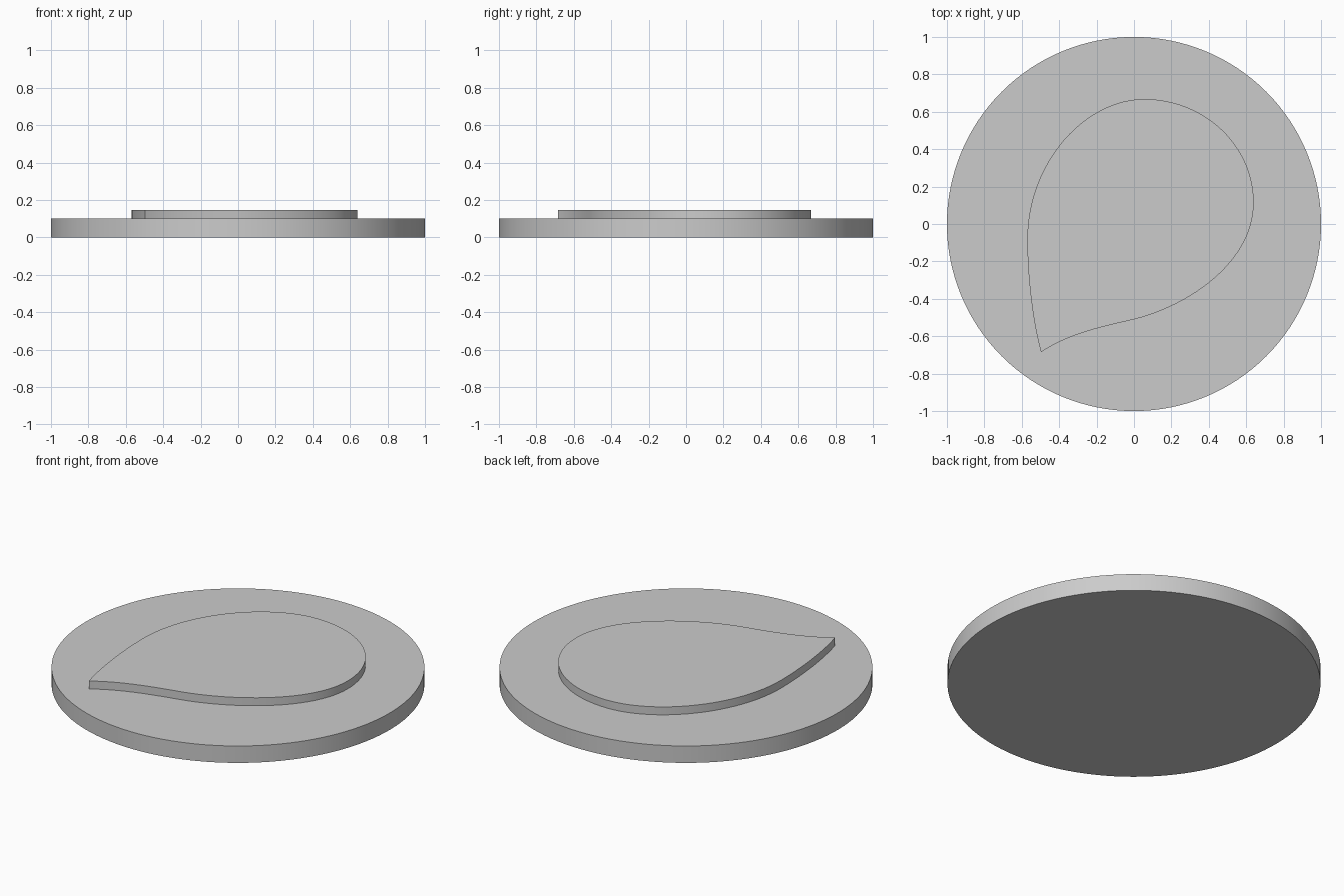
import bpy
import bmesh
import math
from mathutils import Vector
from mathutils.geometry import interpolate_bezier

default_cube = bpy.data.objects.get("Cube")
if default_cube:
    bpy.data.objects.remove(default_cube, do_unlink=True)

grey = bpy.data.materials.new("light_grey")
grey.use_nodes = True
colour = (0.6, 0.6, 0.6, 1)
grey.diffuse_color = colour
grey.node_tree.nodes["Principled BSDF"].inputs["Base Color"].default_value = colour


def make_plate(name, outline, bottom, top):
    """Extrude a closed counter-clockwise outline into a flat plate."""
    bm = bmesh.new()
    face = bm.faces.new([bm.verts.new((p.x, p.y, bottom)) for p in outline])
    extruded = bmesh.ops.extrude_face_region(bm, geom=[face], use_keep_orig=True)
    for item in extruded["geom"]:
        if isinstance(item, bmesh.types.BMVert):
            item.co.z = top
    bmesh.ops.recalc_face_normals(bm, faces=bm.faces)
    mesh = bpy.data.meshes.new(name)
    bm.to_mesh(mesh)
    bm.free()
    mesh.materials.append(grey)
    obj = bpy.data.objects.new(name, mesh)
    bpy.context.collection.objects.link(obj)
    bpy.ops.object.select_all(action="DESELECT")
    obj.select_set(True)
    bpy.context.view_layer.objects.active = obj
    bpy.ops.object.shade_smooth_by_angle(angle=math.radians(30))
    return obj


# Round base
segments = 128
circle = [Vector((math.cos(a), math.sin(a)))
          for a in (math.tau * i / segments for i in range(segments))]
make_plate("base_disc", circle, 0, 0.1)

# Raised teardrop: each knot is (handle in, point, handle out)
knots = [
    ((-0.35, -0.59), (-0.497, -0.685), (-0.54, -0.53)),   # tip
    ((-0.57, -0.29), (-0.57, -0.08), (-0.57, 0.33)),      # left side
    ((-0.26, 0.668), (0.055, 0.668), (0.375, 0.668)),     # far end
    ((0.64, 0.42), (0.64, 0.115), (0.64, -0.2)),          # right side
    ((0.3, -0.435), (0, -0.51), (-0.2, -0.555)),          # lower edge
]
teardrop = []
for here, following in zip(knots, knots[1:] + knots[:1]):
    corners = [Vector(p) for p in (here[1], here[2], following[0], following[1])]
    teardrop += interpolate_bezier(*corners, 25)[:-1]
teardrop.reverse()
make_plate("raised_teardrop", teardrop, 0.1, 0.147)
